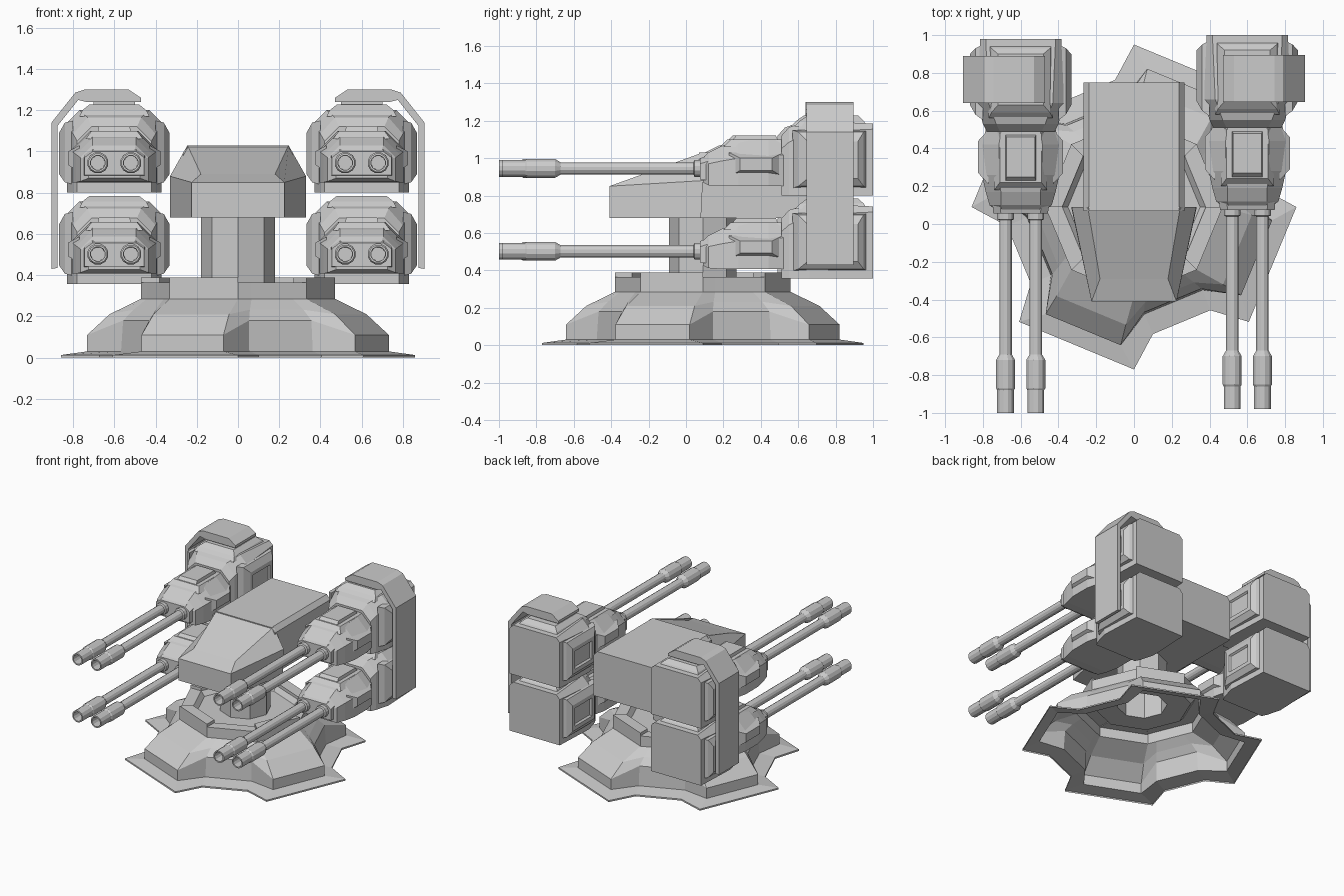
import bpy, bmesh
from math import cos, sin, radians, pi

if "Cube" in bpy.data.objects:
    bpy.data.objects.remove(bpy.data.objects["Cube"])


def loft(name, rings, T=lambda p: p, cap0=True, cap1=True):
    """Skin a list of equal-length rings of points; T places each point."""
    bm = bmesh.new()
    vs = [[bm.verts.new(T(p)) for p in r] for r in rings]
    n = len(rings[0])
    for a, b in zip(vs, vs[1:]):
        for i in range(n):
            j = (i + 1) % n
            bm.faces.new((a[i], a[j], b[j], b[i]))
    if cap0:
        bm.faces.new(vs[0][::-1])
    if cap1:
        bm.faces.new(vs[-1])
    bmesh.ops.recalc_face_normals(bm, faces=bm.faces)
    me = bpy.data.meshes.new(name)
    bm.to_mesh(me)
    bm.free()
    ob = bpy.data.objects.new(name, me)
    bpy.context.collection.objects.link(ob)
    return ob


def sec(y, w, z0, z1, cw, cz):
    """Cross-section at y: flat bottom, chamfered top."""
    return [(-w, y, z0), (w, y, z0), (w, y, z1 - cz), (w - cw, y, z1),
            (cw - w, y, z1), (-w, y, z1 - cz)]


def rect_x(x, y0, y1, z0, z1):
    return [(x, y0, z0), (x, y1, z0), (x, y1, z1), (x, y0, z1)]


def rect_z(z, w, y0, y1):
    return [(-w, y0, z), (w, y0, z), (w, y1, z), (-w, y1, z)]


CY = 0.09  # centre of the pedestal


def star(ro, ho, zo, rn, hn, zn):
    """Four-armed ring: outer corners at +-ho degrees, notch corners at +-hn."""
    pts = []
    for k in range(4):
        c = -112.5 + 90 * k
        for r, a, z in ((rn, c - hn, zn), (ro, c - ho, zo), (ro, c + ho, zo), (rn, c + hn, zn)):
            pts.append((r * cos(radians(a)), CY + r * sin(radians(a)), z))
    return pts


def octo(r, z):
    return [(r * cos(k * pi / 4), CY + r * sin(k * pi / 4), z) for k in range(8)]


# pedestal: open star-shaped shell
loft("base_shell", [
    star(.86, 22.5, 0, .68, 31, 0),
    star(.86, 22.5, .012, .68, 31, .012),
    star(.735, 17, .03, .57, 28, .03),
    star(.735, 17, .11, .56, 28, .18),
    star(.625, 18.5, .21, .51, 29, .232),
    star(.47, 22.5, .285, .447, 31, .285),
    star(.47, 22.5, .365, .447, 31, .365),
    star(.38, 22.5, .365, .361, 31, .365),
    star(.35, 22.5, .33, .333, 31, .33),
    star(.18, 22.5, .33, .171, 31, .33)], cap0=False, cap1=False)

# raised rim blocks on the arm sides
for k in range(4):
    c = -112.5 + 90 * k
    rings = []
    for a in (c - 22.5, c + 22.5):
        d = (cos(radians(a)), sin(radians(a)))
        rings.append([(r * d[0], CY + r * d[1], z)
                      for r, z in ((.47, .36), (.47, .388), (.38, .388), (.38, .36))])
    loft("rim_block", rings)

# column
loft("column", [octo(.18, .33), octo(.18, .69)], cap0=False)

# turret body: wedge front and box rear
front = [(-.225, -.41, .68), (.225, -.41, .68), (.225, -.41, .85), (.18, -.29, .89),
         (-.18, -.29, .89), (-.225, -.41, .85)]
back = [(-.33, .08, .68), (.33, .08, .68), (.33, .09, .88), (.245, .09, 1.03),
        (-.245, .09, 1.03), (-.33, .09, .88)]
wedge = loft("turret_front", [front, back], cap0=False)
bm = bmesh.new()
bm.from_mesh(wedge.data)
bm.verts.ensure_lookup_table()
v = bm.verts
bm.faces.new((v[0], v[1], v[2], v[5]))
bm.faces.new((v[5], v[2], v[3], v[4]))
bmesh.ops.recalc_face_normals(bm, faces=bm.faces)
bm.to_mesh(wedge.data)
bm.free()
loft("turret_rear", [sec(.07, .268, .68, 1.03, .03, .035), sec(.75, .268, .68, 1.03, .03, .035)])


def barrel(name, cx, cz, T, n=12):
    prof = [(.034, -.88), (.036, -1), (.046, -1), (.046, -.88), (.052, -.87), (.052, -.72),
            (.034, -.69), (.034, .02), (.046, .025), (.046, .1)]
    loft(name, [[(cx + r * cos(2 * pi * (i + .5) / n), y, cz + r * sin(2 * pi * (i + .5) / n))
                 for i in range(n)] for r, y in prof], T)


def gun(s, dz, tag):
    """One pod with its twin gun; s is the side, +x in local space is outward."""
    dy = .02 if s > 0 else 0

    def T(p):
        return (s * (.6 + p[0]), p[1] + dy, p[2] + dz)

    # pod housing
    loft("pod_" + tag, [sec(.49, .18, .8, 1.12, .07, .07), sec(.53, .2, .8, 1.165, .07, .08),
                        sec(.64, .23, .8, 1.2, .06, .06), sec(.98, .215, .8, 1.185, .03, .03)], T)
    loft("pod_top_plate_" + tag, [rect_z(1.17, .17, .56, .95), rect_z(1.2, .155, .59, .93),
                                  rect_z(1.228, .12, .63, .9)], T)
    # side panels with a recessed face
    for m in (-1, 1):
        loft("pod_side_panel_" + tag, [
            rect_x(m * .2, .55, .95, .84, 1.15), rect_x(m * .24, .58, .93, .85, 1.14),
            rect_x(m * .268, .63, .9, .89, 1.09), rect_x(m * .268, .66, .87, .92, 1.06),
            rect_x(m * .255, .67, .86, .93, 1.05)], T)
    # gun housing
    loft("gun_housing_" + tag, [
        sec(.07, .125, .87, 1.0, .03, .04), sec(.1, .165, .855, 1.03, .06, .06),
        sec(.17, .185, .85, 1.065, .08, .08), sec(.26, .205, .85, 1.09, .09, .09),
        sec(.42, .205, .85, 1.1, .09, .09), sec(.52, .18, .85, 1.1, .08, .08)], T)
    loft("gun_hatch_" + tag, [rect_z(1.06, .14, .18, .5), rect_z(1.1, .11, .22, .48),
                              rect_z(1.1, .08, .23, .47), rect_z(1.122, .075, .25, .46)], T)
    for m in (-1, 1):
        loft("gun_cheek_" + tag, [rect_x(m * .17, .21, .5, .9, 1.03),
                                  rect_x(m * .225, .27, .44, .935, 1.0)], T)
        barrel("barrel_" + tag, m * .08, .945, T)
    # barrel mount
    loft("barrel_mount_" + tag, [sec(.055, .145, .885, 1.0, .04, .03),
                                 sec(.12, .15, .88, 1.02, .04, .03)], T)


for s, side in ((-1, "left"), (1, "right")):
    gun(s, 0, side + "_upper")
    gun(s, -.443, side + "_lower")
    dy = .005 if s > 0 else 0

    # strap wrapping over the top and down the outer side
    outer = [(.47, 1.26), (.53, 1.3), (.745, 1.3), (.79, 1.285), (.905, 1.14), (.905, .43)]
    inner = [(.47, 1.24), (.53, 1.24), (.735, 1.24), (.775, 1.25), (.875, 1.125), (.875, .435)]
    rings = [[(o[0], .64, o[1]), (o[0], .89, o[1]), (i[0], .89, i[1]), (i[0], .64, i[1])]
             for o, i in zip(outer, inner)]
    loft("strap_" + side, rings, lambda p: (s * p[0], p[1] + dy, p[2]))
    # block joining strap and pod top
    loft("strap_foot_" + side, [rect_z(1.21, .1, .66, .87), rect_z(1.25, .1, .66, .87)],
         lambda p: (s * (.6 + p[0]), p[1] + dy, p[2]))
